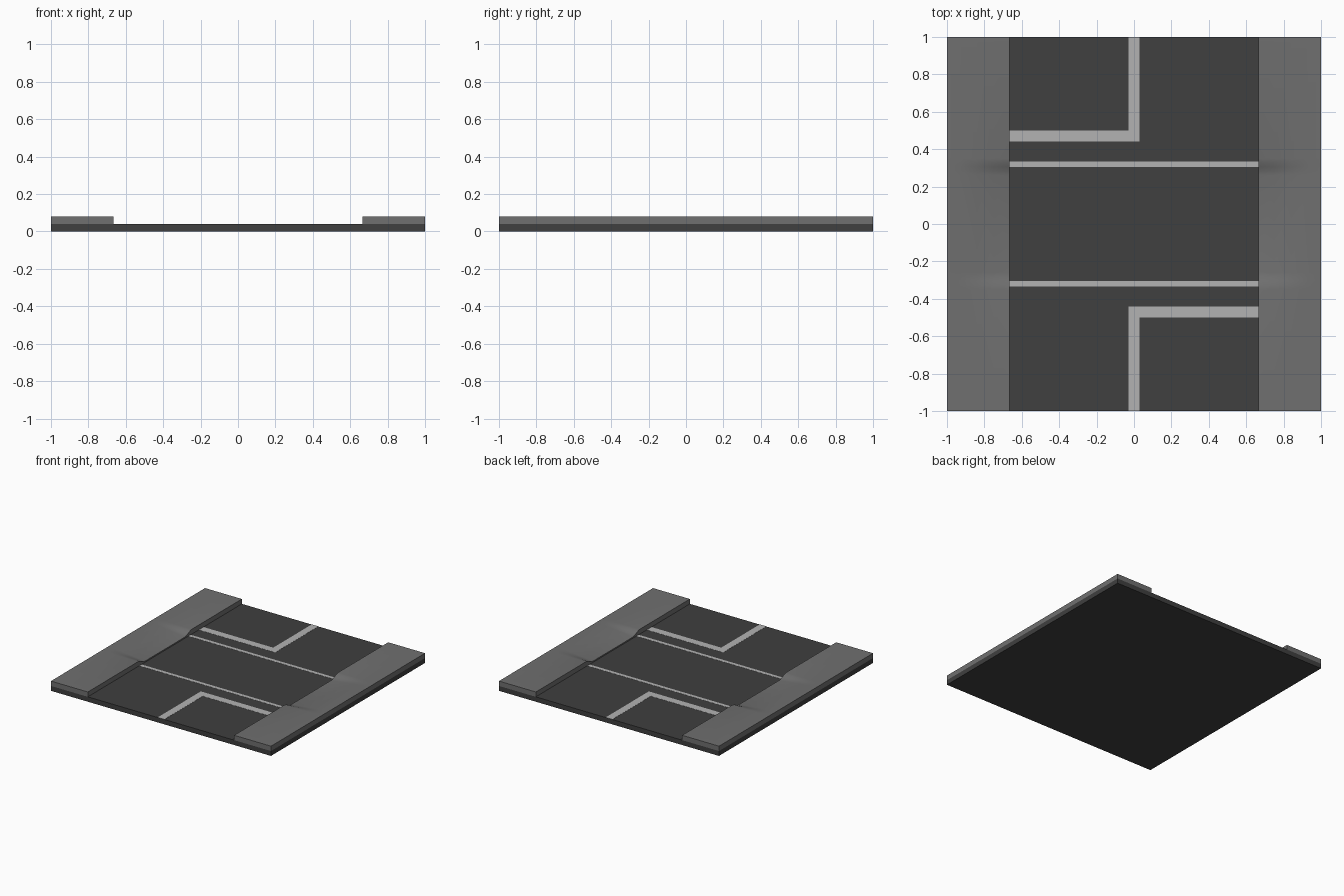
import bpy, bmesh, math

if "Cube" in bpy.data.objects:
    bpy.data.objects.remove(bpy.data.objects["Cube"])

ROAD_Z, WALK_Z, CURB_X = 0.04, 0.08, 0.665


def material(name, v):
    m = bpy.data.materials.new(name)
    m.diffuse_color = (v, v, v, 1)
    m.use_nodes = True
    m.node_tree.nodes["Principled BSDF"].inputs["Base Color"].default_value = m.diffuse_color
    return m


ASPHALT = material("asphalt", 0.05)
PAVING = material("paving", 0.16)
PAINT = material("paint", 0.45)


def finish(name, bm, mat):
    bmesh.ops.recalc_face_normals(bm, faces=bm.faces)
    me = bpy.data.meshes.new(name)
    bm.to_mesh(me)
    bm.free()
    me.materials.append(mat)
    ob = bpy.data.objects.new(name, me)
    bpy.context.collection.objects.link(ob)
    return ob


def slab(name, outline, z0, z1, mat, turn=0):
    """Extrude a flat outline from z0 to z1; turn rotates it about the centre."""
    bm = bmesh.new()
    face = bm.faces.new([bm.verts.new((x, y, z0)) for x, y in outline])
    new = bmesh.ops.extrude_face_region(bm, geom=[face])["geom"]
    for v in new:
        if isinstance(v, bmesh.types.BMVert):
            v.co.z = z1
    c = math.cos(turn)
    for v in bm.verts:
        v.co.x *= c
        v.co.y *= c
    return finish(name, bm, mat)


def rect(x0, x1, y0, y1):
    return [(x0, y0), (x1, y0), (x1, y1), (x0, y1)]


# Road bed
slab("road_bed", rect(-1, 1, -1, 1), 0, ROAD_Z, ASPHALT)

# Painted crossing lines and stop/centre lines, repeated by a half turn
corner = [(-CURB_X, 0.44), (0.03, 0.44), (0.03, 1), (-0.03, 1),
          (-0.03, 0.5), (-CURB_X, 0.5)]
for side, turn in (("back", 0), ("front", math.pi)):
    slab("crossing_line_" + side, rect(-CURB_X, CURB_X, 0.305, 0.333),
         ROAD_Z, ROAD_Z + 0.001, PAINT, turn)
    slab("stop_and_centre_line_" + side, corner, ROAD_Z, ROAD_Z + 0.001, PAINT, turn)


# Pavements with a dropped kerb at the crossing
def top_height(x, y):
    t = min(max((0.35 - abs(y)) / 0.09, 0), 1)
    along = t * t * (3 - 2 * t)
    across = min(max((0.93 - abs(x)) / (0.93 - CURB_X), 0), 1)
    return WALK_Z - 0.03 * along * across


def pavement(name, side):
    half = [0.26, 0.2825, 0.305, 0.3275, 0.35, 1.0]
    ys = [-y for y in reversed(half)] + half
    xs = [side * x for x in (CURB_X, 0.75, 0.84, 0.93, 1.0)]
    bm = bmesh.new()
    grid = [[bm.verts.new((x, y, ROAD_Z)) for y in ys] for x in xs]
    for a, b in zip(grid, grid[1:]):
        for i in range(len(ys) - 1):
            bm.faces.new((a[i], b[i], b[i + 1], a[i + 1]))
    new = bmesh.ops.extrude_face_region(bm, geom=bm.faces[:])["geom"]
    for v in new:
        if isinstance(v, bmesh.types.BMVert):
            v.co.z = top_height(v.co.x, v.co.y)
    ob = finish(name, bm, PAVING)
    bpy.ops.object.select_all(action="DESELECT")
    ob.select_set(True)
    bpy.context.view_layer.objects.active = ob
    bpy.ops.object.shade_smooth_by_angle(angle=math.radians(40))


pavement("pavement_left", -1)
pavement("pavement_right", 1)
